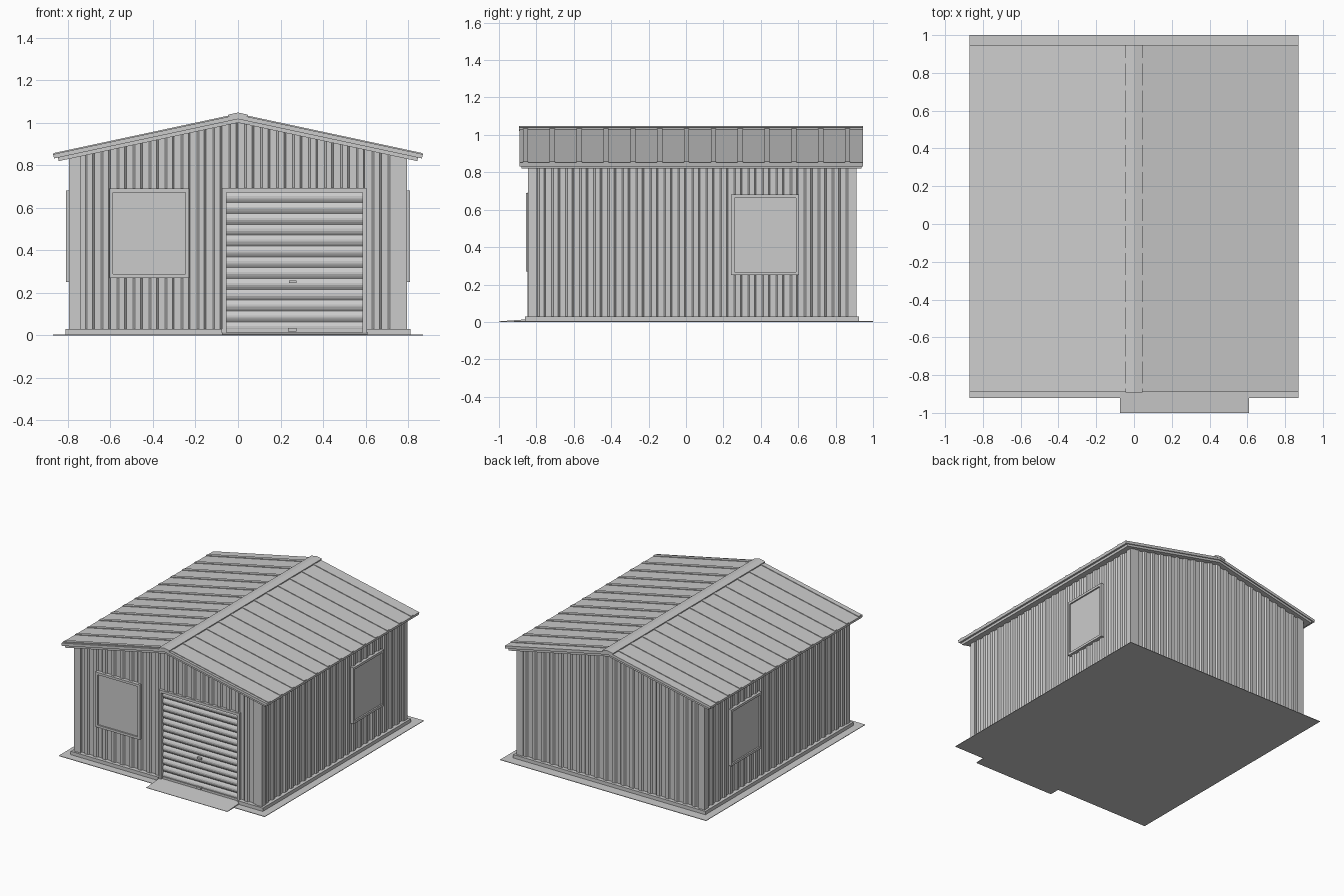
import bpy, bmesh, math
from mathutils import Vector

if "Cube" in bpy.data.objects:
    bpy.data.objects.remove(bpy.data.objects["Cube"])

SLOPE = 0.214


def make(name, verts, faces, outward=None):
    bm = bmesh.new()
    vs = [bm.verts.new(v) for v in verts]
    for f in faces:
        bm.faces.new([vs[i] for i in f])
    if outward is None:
        bmesh.ops.recalc_face_normals(bm, faces=bm.faces)
    else:
        bm.normal_update()
        for f in bm.faces:
            if f.normal.dot(Vector(outward)) < 0:
                f.normal_flip()
    me = bpy.data.meshes.new(name)
    bm.to_mesh(me)
    bm.free()
    ob = bpy.data.objects.new(name, me)
    bpy.context.collection.objects.link(ob)
    return ob


def prism(name, pts, a, b, axis):
    """Closed profile extruded along x (points y,z) or y (points x,z)."""
    place = (lambda p, t: (t, p[0], p[1])) if axis == 'x' else (lambda p, t: (p[0], t, p[1]))
    n = len(pts)
    verts = [place(p, a) for p in pts] + [place(p, b) for p in pts]
    faces = [list(range(n)), list(range(n, 2 * n))]
    faces += [[i, (i + 1) % n, n + (i + 1) % n, n + i] for i in range(n)]
    return make(name, verts, faces)


def box(name, x0, x1, y0, y1, z0, z1):
    x0, x1 = sorted((x0, x1))
    y0, y1 = sorted((y0, y1))
    return prism(name, [(x0, z0), (x1, z0), (x1, z1), (x0, z1)], y0, y1, 'y')


def chevron(name, half, apex, thick, y0, y1):
    """Gable-shaped band with ends cut square to the slope."""
    z = apex - SLOPE * half
    k = thick * SLOPE
    e = half - k
    zb = apex - thick - SLOPE * e
    prism(name, [(-half, z), (0, apex), (half, z), (e, zb), (0, apex - thick), (-e, zb)], y0, y1, 'y')


def sheet(name, t0, t1, bottom, top, place, outward, pitch=0.075, depth=0.011):
    """Trapezoidal cladding running from t0 to t1."""
    prof = [(t0, 0)]
    for k in range(math.floor(t0 / pitch), math.ceil(t1 / pitch) + 1):
        for f, h in ((0, 0), (0.42, 0), (0.54, 1), (0.88, 1)):
            t = (k + f) * pitch
            if t0 < t < t1:
                prof.append((t, h * depth))
    prof.append((t1, 0))
    verts = []
    for t, h in prof:
        verts += [place(t, h, bottom), place(t, h, top(t))]
    faces = [[2 * i, 2 * i + 2, 2 * i + 3, 2 * i + 1] for i in range(len(prof) - 1)]
    make(name, verts, faces, outward)


def window(name, bar, u0, u1, z0, z1):
    """Frame, sill and pane; bar places a box by wall position and depth."""
    w = 0.018
    bar(name + "_pane", u0 + w, u1 - w, z0 + w, z1 - w, -0.01, 0.006)
    bar(name + "_jamb_a", u0, u0 + w, z0, z1, -0.01, 0.017)
    bar(name + "_jamb_b", u1 - w, u1, z0, z1, -0.01, 0.017)
    bar(name + "_head", u0 + w, u1 - w, z1 - w, z1, -0.01, 0.017)
    bar(name + "_sill", u0 + w, u1 - w, z0, z0 + w, -0.01, 0.017)


def gable(t):
    return 1.008 - SLOPE * abs(t)


# Ground slab and entry ramp
box("ground_slab", -0.87, 0.87, -0.92, 1.0, 0, 0.004)
prism("entry_ramp", [(-1.0, 0), (-0.82, 0), (-0.82, 0.014), (-0.85, 0.014), (-1.0, 0.003)], -0.075, 0.61, 'x')

# Corrugated walls, with the front split around the doorway
FRONT, BACK, SIDE = -0.827, 0.895, 0.78
front = lambda t, h, z: (t, FRONT - h, z)
for nm, a, b, z in (("left", -SIDE, -0.065, 0), ("over_door", -0.065, 0.595, 0.68), ("right", 0.595, SIDE, 0)):
    sheet("front_wall_" + nm, a, b, z, gable, front, (0, -1, 0))
sheet("back_wall", -SIDE, SIDE, 0, gable, lambda t, h, z: (t, BACK + h, z), (0, 1, 0))
for s, nm in ((-1, "left"), (1, "right")):
    sheet(nm + "_wall", FRONT, BACK, 0, lambda t: 0.845,
          lambda t, h, z, s=s: (s * (SIDE + h), t, z), (s, 0, 0))

# Corner trims and plinth
for s, nm in ((-1, "left"), (1, "right")):
    box("front_corner_" + nm, s * 0.74, s * 0.795, -0.845, -0.80, 0.02, 0.845)
    box("back_corner_" + nm, s * 0.74, s * 0.795, 0.865, 0.911, 0.02, 0.845)
    box("side_plinth_" + nm, s * 0.76, s * 0.812, -0.86, 0.926, 0, 0.03)
box("back_plinth", -0.76, 0.76, 0.88, 0.926, 0, 0.03)
box("front_plinth_left", -0.76, -0.075, -0.86, -0.81, 0, 0.03)
box("front_plinth_right", 0.605, 0.76, -0.86, -0.81, 0, 0.03)

# Roof: fascia layer, sheet, ribs, ridge cap
chevron("fascia", 0.848, 1.022, 0.022, -0.88, 0.937)
chevron("roof_sheet", 0.87, 1.038, 0.021, -0.89, 0.945)
for i in range(13):
    y = -0.858 + i * 0.1435
    chevron("roof_rib_%02d" % i, 0.868, 1.043, 0.012, y - 0.014, y + 0.014)
chevron("ridge_cap", 0.045, 1.048, 0.018, -0.892, 0.947)

# Roller door made of bulging slats
prof = []
slats, z0, z1 = 13, 0.012, 0.675
for i in range(slats):
    for j in range(5):
        u = j / 5
        prof.append((-0.818 - 0.012 * math.sin(math.pi * u), z0 + (z1 - z0) * (i + u) / slats))
prof += [(-0.818, z1), (-0.80, z1), (-0.80, z0)]
prism("roller_door", prof, -0.06, 0.59, 'x')
box("door_bottom_rail", -0.055, 0.585, -0.835, -0.81, 0.012, 0.03)
box("door_handle", 0.24, 0.275, -0.84, -0.82, 0.245, 0.258)
box("door_lock", 0.235, 0.275, -0.843, -0.82, 0.018, 0.034)

# Door surround
box("door_jamb_left", -0.075, -0.055, -0.848, -0.80, 0.004, 0.672)
box("door_jamb_right", 0.585, 0.605, -0.848, -0.80, 0.004, 0.672)
box("door_header", -0.075, 0.605, -0.848, -0.80, 0.672, 0.692)

# Windows: one in front, one on each side
window("front_window",
       lambda n, u0, u1, z0, z1, d0, d1: box(n, u0, u1, -0.839 - d0, -0.839 - d1, z0, z1),
       -0.605, -0.23, 0.27, 0.69)
for s, nm in ((-1, "left"), (1, "right")):
    window(nm + "_window",
           lambda n, u0, u1, z0, z1, d0, d1, s=s: box(n, s * (0.792 + d0), s * (0.792 + d1), u0, u1, z0, z1),
           0.24, 0.605, 0.25, 0.68)
